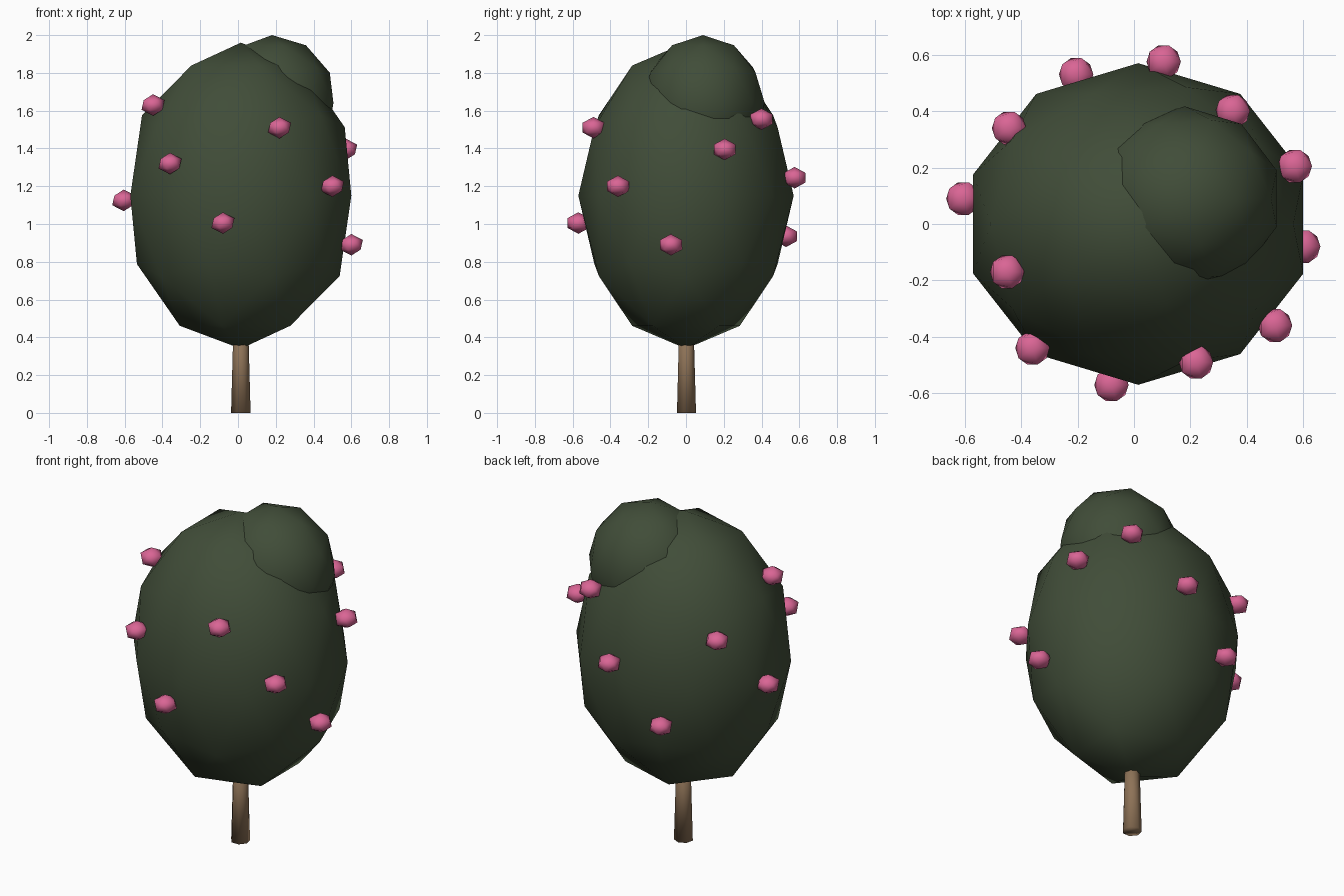
import bpy

cube = bpy.data.objects.get("Cube")
if cube:
    bpy.data.objects.remove(cube, do_unlink=True)


def make_material(name, rgb):
    mat = bpy.data.materials.new(name)
    mat.use_nodes = True
    colour = (*rgb, 1.0)
    mat.diffuse_color = colour
    bsdf = next(n for n in mat.node_tree.nodes if n.type == 'BSDF_PRINCIPLED')
    bsdf.inputs["Base Color"].default_value = colour
    bsdf.inputs["Roughness"].default_value = 0.9
    return mat


leaf_green = make_material("leaf green", (0.052, 0.074, 0.040))
bark_brown = make_material("bark brown", (0.27, 0.17, 0.095))
blossom_pink = make_material("blossom pink", (0.70, 0.13, 0.30))


def finish(name, mat):
    obj = bpy.context.object
    obj.name = name
    obj.data.name = name
    obj.data.materials.append(mat)
    for poly in obj.data.polygons:
        poly.use_smooth = True
    return obj


def blob(name, mat, centre, radii, level):
    """Smooth low-poly ball stretched to the given radii."""
    bpy.ops.mesh.primitive_ico_sphere_add(subdivisions=level, radius=1, location=centre)
    obj = finish(name, mat)
    obj.scale = radii
    return obj


# Tapered trunk reaching into the foliage
trunk_height = 0.5
bpy.ops.mesh.primitive_cone_add(vertices=7, radius1=0.053, radius2=0.039,
                                depth=trunk_height,
                                location=(0.015, 0, trunk_height / 2))
finish("trunk", bark_brown)

# Main foliage and the smaller clump near the top
blob("crown", leaf_green, (0.015, 0, 1.15), (0.615, 0.57, 0.81), 2)
blob("upper_clump", leaf_green, (0.18, 0.09, 1.64), (0.342, 0.327, 0.36), 2)

# Blossoms spread around the crown
blossoms = [
    (0.60, -0.08, 0.89), (0.50, -0.36, 1.20), (0.22, -0.49, 1.51),
    (-0.08, -0.57, 1.005), (-0.36, -0.44, 1.32), (-0.45, -0.17, 1.63),
    (-0.605, 0.09, 1.125), (-0.443, 0.34, 1.435), (-0.205, 0.53, 0.935),
    (0.105, 0.575, 1.245), (0.35, 0.40, 1.555), (0.57, 0.205, 1.395),
]
for i, place in enumerate(blossoms, 1):
    blob(f"blossom_{i}", blossom_pink, place, (0.068, 0.068, 0.057), 1)
